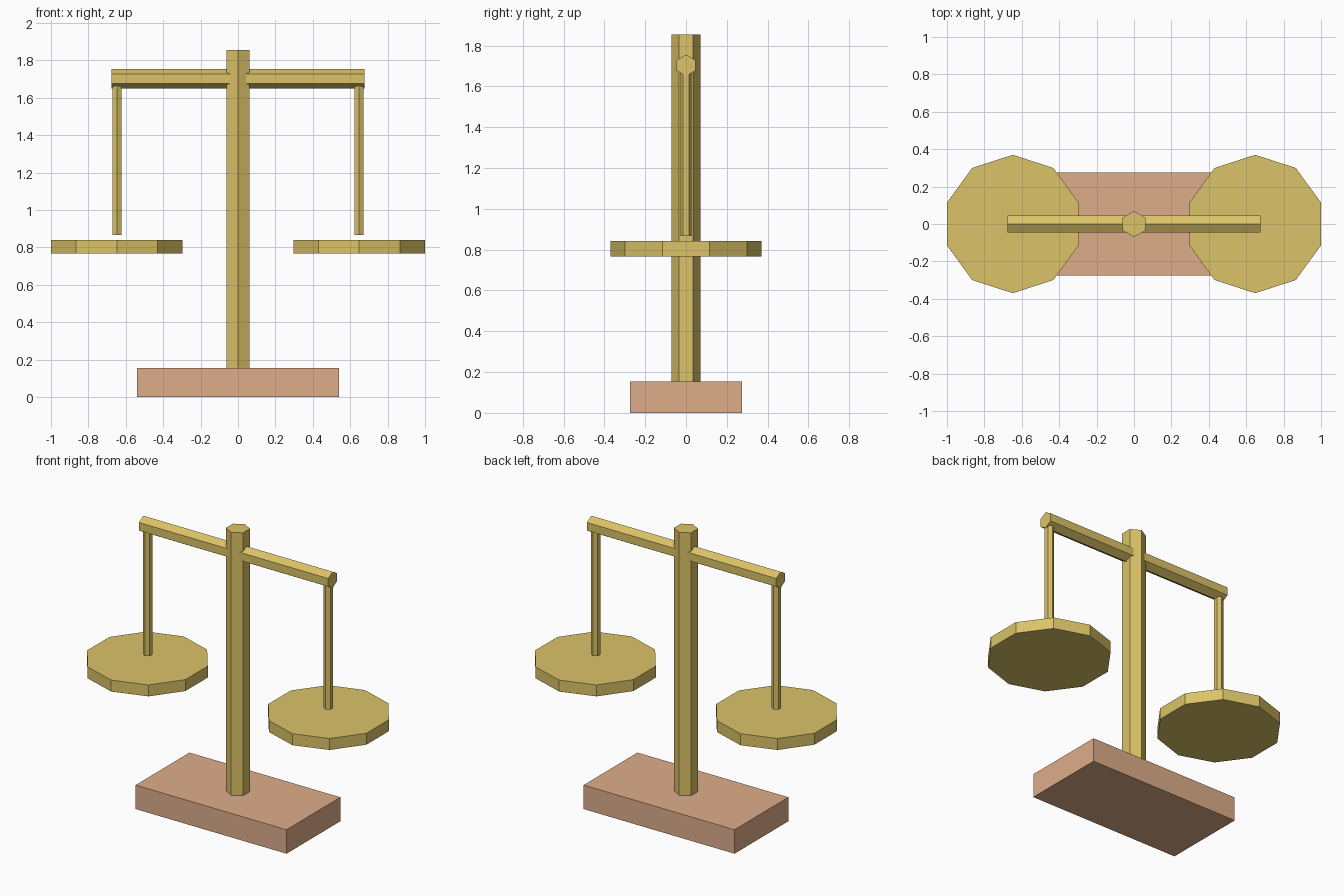
import bpy, bmesh, math
from mathutils import Matrix

if "Cube" in bpy.data.objects:
    bpy.data.objects.remove(bpy.data.objects["Cube"])


def srgb(r, g, b):
    def f(c):
        c /= 255
        return c / 12.92 if c <= 0.04045 else ((c + 0.055) / 1.055) ** 2.4
    return (f(r), f(g), f(b), 1)


def material(name, rgb):
    m = bpy.data.materials.new(name)
    m.diffuse_color = srgb(*rgb)
    m.use_nodes = True
    m.node_tree.nodes["Principled BSDF"].inputs["Base Color"].default_value = m.diffuse_color
    return m


brass = material("brass", (219, 195, 104))
wood = material("wood", (222, 174, 138))


def add_object(name, bm, mat):
    bmesh.ops.recalc_face_normals(bm, faces=bm.faces)
    me = bpy.data.meshes.new(name)
    bm.to_mesh(me)
    bm.free()
    me.materials.append(mat)
    ob = bpy.data.objects.new(name, me)
    bpy.context.collection.objects.link(ob)
    return ob


def prism(name, sides, radius, x, z0, z1, mat):
    """Upright prism with a corner pointing along +y."""
    bm = bmesh.new()
    bmesh.ops.create_cone(bm, cap_ends=True, segments=sides, radius1=radius,
                          radius2=radius, depth=z1 - z0)
    bm.verts.ensure_lookup_table()
    v = bm.verts[0].co
    turn = math.pi / 2 - math.atan2(v.y, v.x)
    bm.transform(Matrix.Translation((x, 0, (z0 + z1) / 2)) @ Matrix.Rotation(turn, 4, 'Z'))
    return add_object(name, bm, mat)


# Wooden base block
bm = bmesh.new()
bmesh.ops.create_cube(bm, size=1)
bm.transform(Matrix.Translation((0, 0, 0.0775)) @ Matrix.Diagonal((1.08, 0.55, 0.155, 1)))
add_object("base", bm, wood)

# Central post
prism("post", 6, 0.07, 0, 0.15, 1.855, brass)

# Horizontal beam: hexagon prism laid along x, ridge upwards
beam = prism("beam", 6, 0.0525, 0, -0.677, 0.677, brass)
beam.data.transform(Matrix.Translation((0, 0, 1.7025))
                    @ Matrix.Rotation(math.pi / 2, 4, 'Z')
                    @ Matrix.Rotation(math.pi / 2, 4, 'X'))

# Hanging rods and pans on both sides
for side, s in (("left", -1), ("right", 1)):
    prism(side + "_rod", 6, 0.028, s * 0.647, 0.866, 1.68, brass)
    prism(side + "_pan", 10, 0.37, s * 0.648, 0.767, 0.841, brass)
